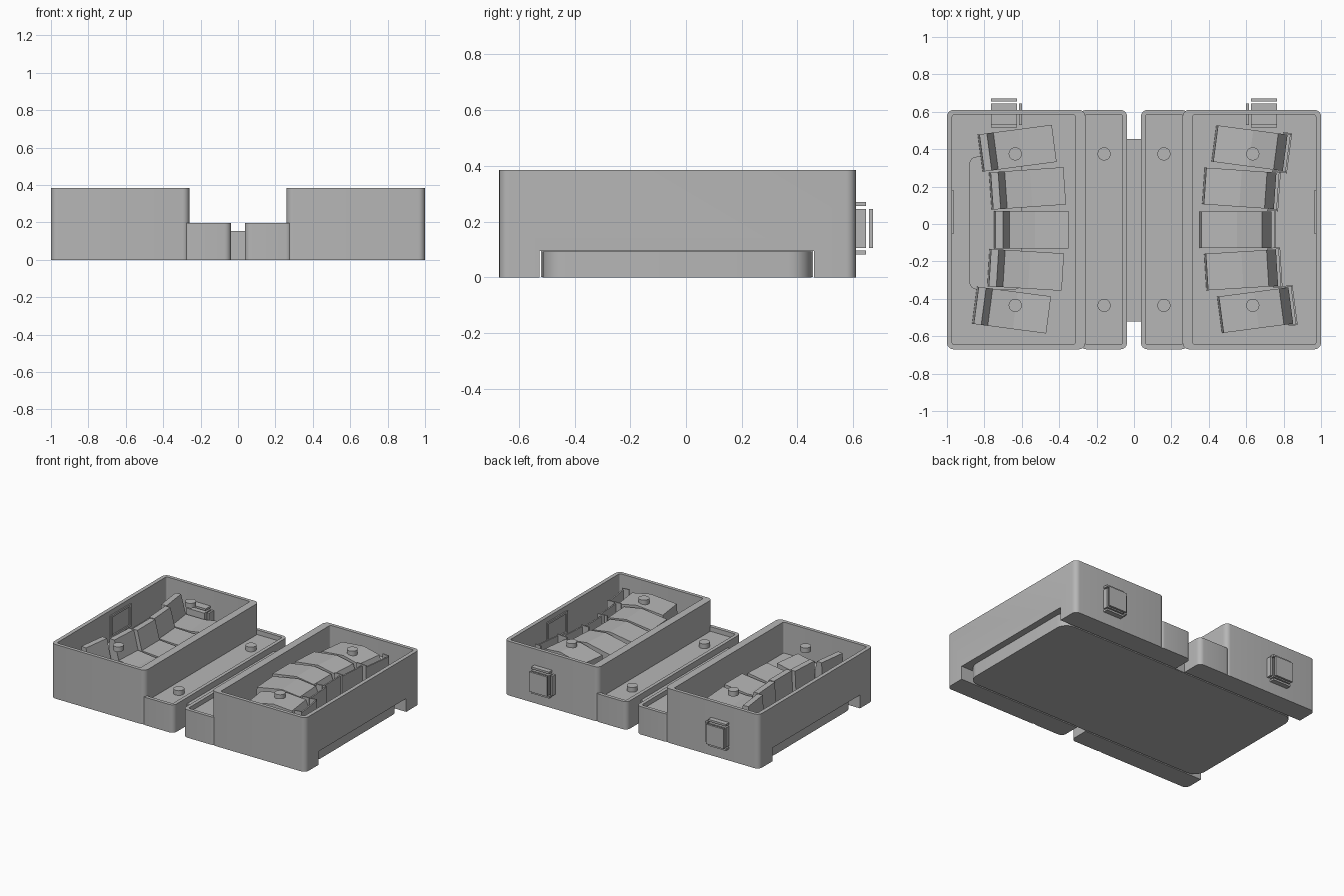
import bpy, bmesh, math
from mathutils import Matrix, Vector

if "Cube" in bpy.data.objects:
    bpy.data.objects.remove(bpy.data.objects["Cube"], do_unlink=True)

GREY = (0.47, 0.47, 0.47, 1)
grey = bpy.data.materials.new("plain grey")
grey.use_nodes = True
grey.diffuse_color = GREY
grey.node_tree.nodes["Principled BSDF"].inputs["Base Color"].default_value = GREY

Y0, Y1 = -0.67, 0.61      # front and back of the case
FLOOR = 0.165             # level of the tray floors


def finish(name, bm, smooth=False):
    bmesh.ops.recalc_face_normals(bm, faces=bm.faces)
    mesh = bpy.data.meshes.new(name)
    bm.to_mesh(mesh)
    bm.free()
    mesh.materials.append(grey)
    obj = bpy.data.objects.new(name, mesh)
    bpy.context.collection.objects.link(obj)
    bpy.ops.object.select_all(action='DESELECT')
    obj.select_set(True)
    bpy.context.view_layer.objects.active = obj
    if smooth:
        bpy.ops.object.shade_smooth_by_angle(angle=math.radians(35))
    return obj


def outline(x0, x1, y0, y1, r, n=6):
    """Rounded rectangle as a list of (x, y)."""
    x0, x1 = min(x0, x1), max(x0, x1)
    pts = []
    corners = [(x1 - r, y1 - r), (x0 + r, y1 - r), (x0 + r, y0 + r), (x1 - r, y0 + r)]
    for q, (cx, cy) in enumerate(corners):
        for i in range(n + 1):
            a = math.pi / 2 * (q + i / n)
            pts.append((cx + r * math.cos(a), cy + r * math.sin(a)))
    return pts


def loft(name, rings):
    """Skin a stack of (outline, z) rings and cap both ends."""
    bm = bmesh.new()
    loops = [[bm.verts.new((x, y, z)) for x, y in pts] for pts, z in rings]
    for a, b in zip(loops, loops[1:]):
        for i in range(len(a)):
            j = (i + 1) % len(a)
            bm.faces.new((a[i], a[j], b[j], b[i]))
    bm.faces.new(loops[0])
    bm.faces.new(loops[-1])
    return finish(name, bm, True)


def box(name, x0, x1, y0, y1, z0, z1):
    bm = bmesh.new()
    bmesh.ops.create_cube(bm, size=1)
    lo, hi = Vector((x0, y0, z0)), Vector((x1, y1, z1))
    for v in bm.verts:
        v.co = [l + (c + 0.5) * (h - l) for l, h, c in zip(lo, hi, v.co)]
    return finish(name, bm)


def tray(name, outer, inner, height):
    """Rounded open box with a sunken floor and a slot cut in its underside."""
    out = outline(*outer, Y0, Y1, 0.035)
    inn = outline(*inner, Y0 + 0.025, Y1 - 0.025, 0.012)
    obj = loft(name, [(out, 0), (out, height), (inn, height), (inn, FLOOR)])
    cutter = box("slot_cutter", -1.2, 1.2, -0.525, 0.46, -0.1, 0.095)
    cutter.hide_render = True
    mod = obj.modifiers.new("slot", 'BOOLEAN')
    mod.operation = 'DIFFERENCE'
    mod.solver = 'EXACT'
    mod.object = cutter
    bpy.context.view_layer.objects.active = obj
    bpy.ops.object.modifier_apply(modifier=mod.name)
    bpy.data.objects.remove(cutter, do_unlink=True)


def disc(name, x, y, top):
    bm = bmesh.new()
    bmesh.ops.create_cone(bm, cap_ends=True, segments=32, radius1=0.035, radius2=0.035,
                          depth=0.035, matrix=Matrix.Translation((x, y, top - 0.0175)))
    finish(name, bm, True)


def key_part(name, side, profile, v0, v1, place):
    """Extrude a (distance outward, z) profile across a key and place it."""
    x, y, turn = place
    bm = bmesh.new()
    face = bm.faces.new([bm.verts.new((u, v0, z)) for u, z in profile])
    ext = bmesh.ops.extrude_face_region(bm, geom=[face])["geom"]
    bmesh.ops.translate(bm, vec=(0, v1 - v0, 0),
                        verts=[g for g in ext if isinstance(g, bmesh.types.BMVert)])
    bm.transform(Matrix.Translation((x, y, 0)) @ Matrix.Rotation(math.radians(-turn), 4, 'Z'))
    bm.transform(Matrix.Diagonal((side, 1, 1, 1)))
    finish(name, bm)


def rect(u0, u1, z0, z1):
    return [(u0, z0), (u0, z1), (u1, z1), (u1, z0)]


# Key positions on one half: distance from centre, y, fan angle
KEYS = [(0.625, 0.405, 7.5), (0.57, 0.19, 4), (0.55, -0.03, 0),
        (0.58, -0.245, -3.5), (0.655, -0.46, -7.5)]
CRADLE = [(-0.2, 0.15), (-0.2, 0.225), (-0.02, 0.205), (0.115, 0.215),
          (0.15, 0.35), (0.19, 0.35), (0.2, 0.15)]
RIDGE = [(-0.2, 0.15), (-0.19, 0.325), (0.0, 0.355), (0.135, 0.335),
         (0.185, 0.2), (0.185, 0.15)]

# Sliding base plate and the bridge joining both halves
plate = outline(-0.955, 0.955, -0.515, 0.45, 0.08)
loft("base_plate", [(plate, 0), (plate, 0.092)])
box("bridge", -0.05, 0.05, -0.52, 0.455, 0.001, 0.155)

for side, label in ((1, "left"), (-1, "right")):
    def sbox(name, a, b, *rest):
        box(f"{label}_{name}", min(a * side, b * side), max(a * side, b * side), *rest)

    # Deep outer tray and shallow inner tray
    tray(f"{label}_deep_tray", (0.26 * side, side), (0.315 * side, 0.972 * side), 0.385)
    tray(f"{label}_shallow_tray", (0.037 * side, 0.29 * side), (0.062 * side, 0.262 * side), 0.198)

    # Round magnets
    for y in (0.375, -0.435):
        disc(f"{label}_shallow_magnet", 0.16 * side, y, 0.198)
        disc(f"{label}_deep_magnet", 0.635 * side, y, 0.382)

    # Latch on the back wall
    sbox("latch_block", 0.625, 0.765, 0.515, 0.645, 0.105, 0.245)
    sbox("latch_cover", 0.625, 0.765, 0.656, 0.67, 0.105, 0.245)
    sbox("latch_top_rail", 0.625, 0.765, 0.53, 0.645, 0.256, 0.27)
    sbox("latch_bottom_rail", 0.625, 0.765, 0.6, 0.645, 0.082, 0.096)
    sbox("latch_side_rail", 0.6, 0.615, 0.53, 0.645, 0.105, 0.245)

    # Framed panel on the inside of the outer wall
    sbox("panel_top", 0.963, 0.975, -0.05, 0.18, 0.335, 0.35)
    sbox("panel_bottom", 0.963, 0.975, -0.05, 0.18, 0.19, 0.205)
    for y in (-0.05, 0.165):
        sbox("panel_post", 0.963, 0.975, y, y + 0.015, 0.19, 0.35)

    # Fan of keys: raised ridges in one half, matching cradles in the other
    for i, place in enumerate(KEYS, 1):
        name = f"{label}_key_{i}"
        if side > 0:
            key_part(name + "_ridge", side, RIDGE, -0.098, 0.098, place)
            key_part(name + "_bracket", side, rect(0.198, 0.208, 0.15, 0.34), -0.1, 0.1, place)
            for v in (-0.108, 0.1):
                key_part(name + "_prong", side, rect(0.16, 0.208, 0.15, 0.35), v, v + 0.008, place)
        else:
            key_part(name + "_cradle", side, CRADLE, -0.1, 0.1, place)

# Low pad under the cradles
pad = outline(-0.88, -0.6, -0.35, 0.36, 0.04)
loft("cradle_pad", [(pad, 0.15), (pad, 0.175)])
